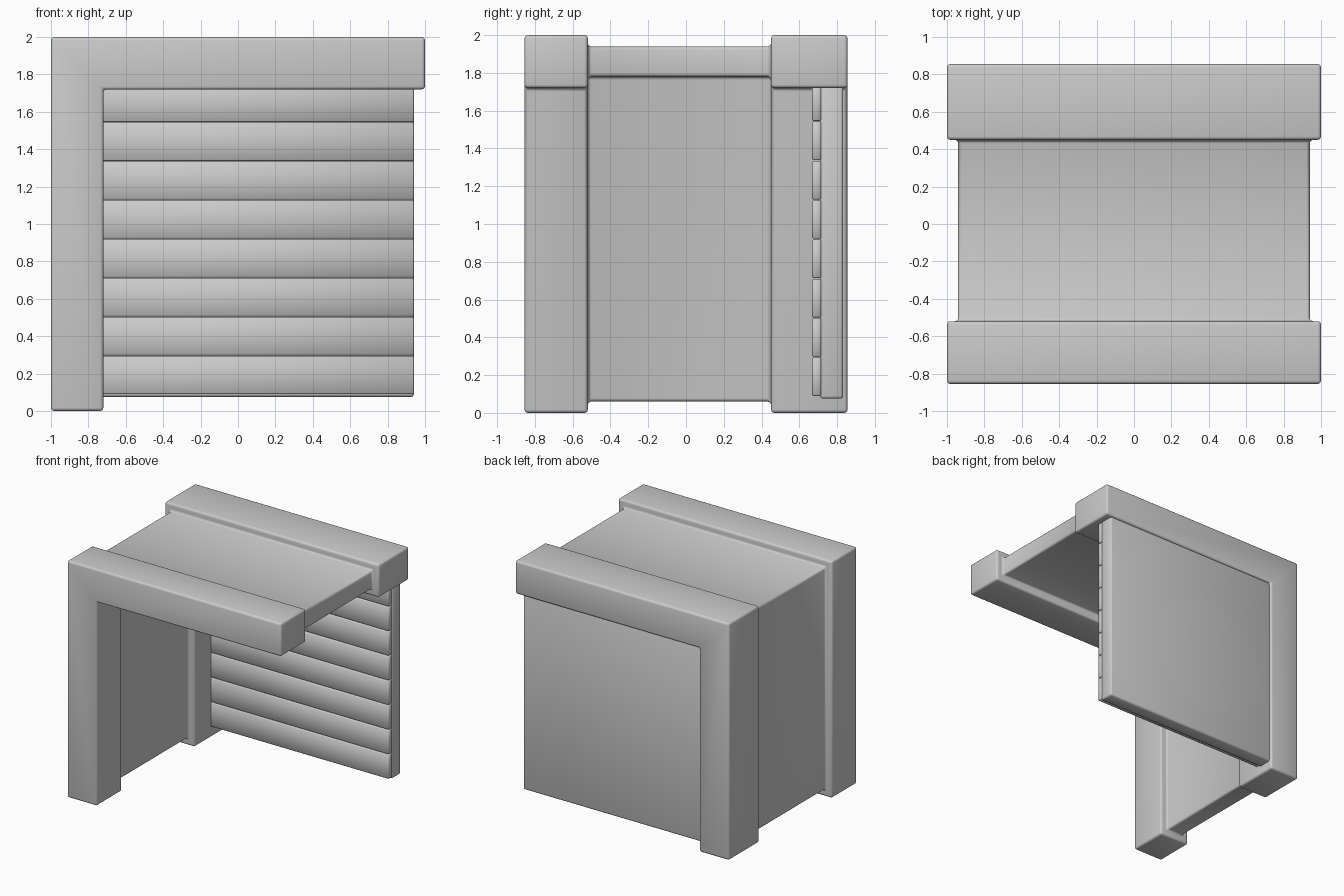
import bpy
import bmesh
from mathutils import Vector

cube = bpy.data.objects.get("Cube")
if cube:
    bpy.data.objects.remove(cube, do_unlink=True)

grey = bpy.data.materials.new("light_grey")
grey.use_nodes = True
GREY = (0.6, 0.6, 0.6, 1)
grey.diffuse_color = GREY
grey.node_tree.nodes["Principled BSDF"].inputs["Base Color"].default_value = GREY


def finish(name, bm, bevel, segments, smooth_angle):
    """Turn a bmesh into a bevelled, smooth shaded object."""
    bmesh.ops.recalc_face_normals(bm, faces=bm.faces)
    mesh = bpy.data.meshes.new(name)
    bm.to_mesh(mesh)
    bm.free()
    mesh.materials.append(grey)
    obj = bpy.data.objects.new(name, mesh)
    bpy.context.collection.objects.link(obj)
    mod = obj.modifiers.new("rounded_edges", "BEVEL")
    mod.width = bevel
    mod.segments = segments
    mod.limit_method = "ANGLE"
    bpy.ops.object.select_all(action="DESELECT")
    obj.select_set(True)
    bpy.context.view_layer.objects.active = obj
    bpy.ops.object.modifier_apply(modifier=mod.name)
    if smooth_angle is None:
        bpy.ops.object.shade_smooth()
    else:
        bpy.ops.object.shade_smooth_by_angle(angle=smooth_angle)
    return obj


def box(name, low, high, bevel, segments=1):
    bm = bmesh.new()
    bmesh.ops.create_cube(bm, size=1)
    low, high = Vector(low), Vector(high)
    bmesh.ops.scale(bm, vec=high - low, verts=bm.verts)
    bmesh.ops.translate(bm, vec=(low + high) / 2, verts=bm.verts)
    return finish(name, bm, bevel, segments, None)


def l_outline(inset):
    """Wall-and-roof outline in x and z, shrunk evenly by inset."""
    left, inner, right = -1 + inset, -0.72 - inset, 1 - inset
    base, under, top = inset, 1.72 + inset, 2 - inset
    return [(left, base), (inner, base), (inner, under),
            (right, under), (right, top), (left, top)]


# Wall and roof shell: thick end frames with a thinner section between
bm = bmesh.new()
stations = [(-0.855, 0), (-0.52, 0), (-0.52, 0.06),
            (0.45, 0.06), (0.45, 0), (0.855, 0)]
rings = [[bm.verts.new((x, y, z)) for x, z in l_outline(inset)]
         for y, inset in stations]
for a, b in zip(rings, rings[1:]):
    for i in range(len(a)):
        j = (i + 1) % len(a)
        bm.faces.new((a[i], a[j], b[j], b[i]))
bm.faces.new(rings[0])
bm.faces.new(rings[-1])
finish("wall_and_roof_shell", bm, 0.018, 3, 0.7)

# Back panel set into the rear frame
box("back_panel", (-0.94, 0.71, 0.075), (0.94, 0.832, 1.76), 0.015, 2)

# Horizontal slats on the inside of the back panel
pitch = 0.208
for n in range(8):
    z = 0.09 + n * pitch
    box(f"slat_{n + 1}", (-0.94, 0.668, z), (0.94, 0.715, z + pitch - 0.004), 0.006)
